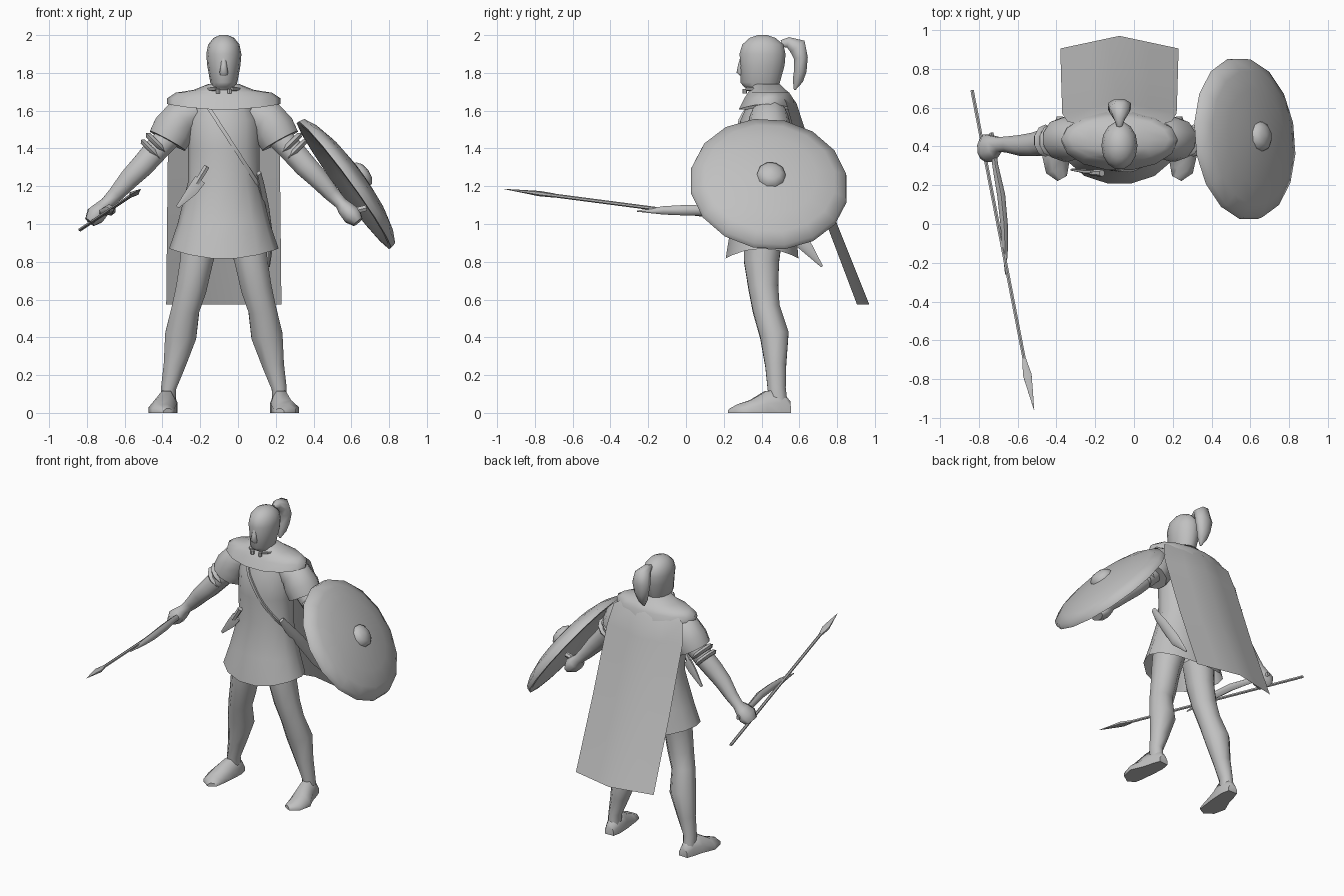
import bpy, bmesh, math
from mathutils import Vector

CX = -0.075                      # body's plane of symmetry
X, Y, Z = Vector((1, 0, 0)), Vector((0, 1, 0)), Vector((0, 0, 1))
grey = bpy.data.materials.new("plain_grey")
grey.diffuse_color = (0.53, 0.53, 0.53, 1)


def finish(name, bm):
    bmesh.ops.recalc_face_normals(bm, faces=bm.faces)
    me = bpy.data.meshes.new(name)
    bm.to_mesh(me)
    bm.free()
    me.materials.append(grey)
    ob = bpy.data.objects.new(name, me)
    bpy.context.collection.objects.link(ob)
    return ob


def skin(name, rings, caps=(True, True)):
    bm = bmesh.new()
    vs = [[bm.verts.new(p) for p in r] for r in rings]
    n = len(vs[0])
    for a, b in zip(vs, vs[1:]):
        for i in range(n):
            j = (i + 1) % n
            bm.faces.new((a[i], a[j], b[j], b[i]))
    if caps[0]:
        bm.faces.new(vs[0])
    if caps[1]:
        bm.faces.new(vs[-1])
    return finish(name, bm)


def tube(name, pts, ref, n=8, axis=None):
    """Sweep along points (x, y, z, radius across, radius towards ref)."""
    c = [Vector(p[:3]) for p in pts]
    rings = []
    for i, p in enumerate(pts):
        t = axis or (c[min(i + 1, len(c) - 1)] - c[max(i - 1, 0)]).normalized()
        a = t.cross(ref).normalized()
        b = t.cross(a)
        ring = []
        for k in range(n):
            u = math.tau * (k + 0.5) / n
            q = c[i] + a * p[3] * math.cos(u) + b * p[-1] * math.sin(u)
            q.z = max(q.z, 0)
            ring.append(q)
        rings.append(ring)
    return skin(name, rings)


def stack(name, levels, n=16, sag=0, caps=(True, True)):
    """Loft of level ovals (z, half width, front y, back y)."""
    rings = []
    for z, w, y0, y1 in levels:
        ring = []
        for k in range(n):
            u = math.tau * k / n
            c, s = math.cos(u), math.sin(u)
            dz = sag * c * c if z == levels[0][0] else 0
            ring.append((CX + w * c, (y0 + y1) / 2 + (y1 - y0) / 2 * s, z + dz))
        rings.append(ring)
    return skin(name, rings, caps)


def side(s, pts):
    return [(CX + s * p[0], *p[1:]) for p in pts]


# Tunic with flared skirt
TUNIC = [(0.815, 0.29, 0.205, 0.60), (1.0, 0.245, 0.235, 0.585),
         (1.22, 0.19, 0.285, 0.56), (1.4, 0.19, 0.27, 0.57),
         (1.55, 0.19, 0.285, 0.57), (1.65, 0.15, 0.33, 0.54)]
stack("tunic", TUNIC, 14, 0.055, (False, True))

# Shoulder mantle
stack("mantle", [(1.605, 0.30, 0.275, 0.585), (1.665, 0.30, 0.305, 0.57),
                 (1.695, 0.255, 0.325, 0.55), (1.71, 0.16, 0.335, 0.53),
                 (1.74, 0.085, 0.345, 0.50)], 14, 0.03)

# Head, neck and nose
stack("head", [(1.60, 0.075, 0.36, 0.50), (1.70, 0.07, 0.35, 0.48),
               (1.725, 0.06, 0.305, 0.49), (1.75, 0.072, 0.285, 0.50),
               (1.84, 0.088, 0.287, 0.525), (1.90, 0.093, 0.28, 0.53),
               (1.95, 0.083, 0.295, 0.518), (1.985, 0.055, 0.335, 0.475),
               (2.0, 0.02, 0.38, 0.43)], 14)
tube("nose", [(CX, 0.300, 1.885, 0.012, 0.012), (CX, 0.290, 1.84, 0.016, 0.017),
              (CX, 0.284, 1.805, 0.018, 0.024), (CX, 0.302, 1.785, 0.012, 0.02)], X, 8)

# Plume falling behind the head
tube("plume", [(CX, 0.505, 1.955, 0.02, 0.015), (CX, 0.54, 1.962, 0.03, 0.03),
               (CX, 0.59, 1.94, 0.052, 0.055), (CX, 0.608, 1.88, 0.04, 0.065),
               (CX, 0.605, 1.81, 0.036, 0.05), (CX, 0.592, 1.76, 0.03, 0.035),
               (CX, 0.575, 1.71, 0.005, 0.005)], X)

# Open neck ring with end knobs
ring = []
for k in range(13):
    u = math.radians(-62 + k * 304 / 12)
    ring.append((CX + 0.09 * math.cos(u), 0.40 + 0.09 * math.sin(u), 1.715, 0.01))
tube("neck_ring", ring, Z, 6)
for s in (-1, 1):
    tube("ring_knob", side(s, [(0.03, 0.312, 1.69, 0.012), (0.03, 0.312, 1.715, 0.012)]), Y, 6)

for s, tag in ((-1, "right"), (1, "left")):
    # Sleeve, arm, arm bands
    tube(tag + "_sleeve", side(s, [(0.14, 0.44, 1.60, 0.08), (0.22, 0.44, 1.565, 0.105),
         (0.265, 0.44, 1.50, 0.118), (0.298, 0.435, 1.44, 0.112)]), Y, 10)
    tube(tag + "_arm", side(s, [(0.25, 0.44, 1.50, 0.07), (0.36, 0.43, 1.39, 0.07),
         (0.43, 0.41, 1.31, 0.066), (0.50, 0.405, 1.24, 0.058), (0.57, 0.41, 1.16, 0.045),
         (0.62, 0.41, 1.11, 0.036, 0.04), (0.645, 0.40, 1.08, 0.046, 0.06),
         (0.68, 0.39, 1.045, 0.055, 0.078), (0.71, 0.385, 1.01, 0.032, 0.055)]), Y, 8)
    for x, z in ((0.355, 1.425), (0.382, 1.39)):
        tube(tag + "_arm_band", side(s, [(x - 0.011, 0.43, z + 0.011, 0.07),
             (x, 0.43, z, 0.083), (x + 0.011, 0.43, z - 0.011, 0.07)]), Y, 10)
    # Leg and shoe
    tube(tag + "_leg", side(s, [(0.12, 0.41, 0.95, 0.11, 0.11), (0.145, 0.40, 0.80, 0.094, 0.10),
         (0.172, 0.41, 0.66, 0.088, 0.085), (0.203, 0.425, 0.55, 0.08, 0.078),
         (0.228, 0.468, 0.41, 0.09, 0.082), (0.262, 0.475, 0.25, 0.062, 0.06),
         (0.293, 0.48, 0.13, 0.043, 0.052), (0.295, 0.49, 0.04, 0.043, 0.052)]), Y, 8)
    tube(tag + "_shoe", side(s, [(0.29, 0.553, 0.004, 0.036, 0.06), (0.293, 0.50, 0.004, 0.052, 0.13),
         (0.305, 0.42, 0.004, 0.062, 0.12), (0.328, 0.34, 0.004, 0.076, 0.068),
         (0.32, 0.28, 0.004, 0.066, 0.045), (0.295, 0.235, 0.004, 0.03, 0.02)]), Z, 8)

# Cape: creased sheet from the shoulders down and back
bm = bmesh.new()
rows = []
for z, w, ym, ye in ((1.70, 0.17, 0.54, 0.50), (1.64, 0.27, 0.585, 0.53),
                     (1.50, 0.295, 0.63, 0.57), (1.05, 0.30, 0.78, 0.725), (0.575, 0.305, 0.97, 0.905)):
    rows.append([bm.verts.new((CX + w * f, ym + (ye - ym) * abs(f), z))
                 for f in (-1, -0.5, 0, 0.5, 1)])
for a, b in zip(rows, rows[1:]):
    for i in range(4):
        bm.faces.new((a[i], b[i], b[i + 1], a[i + 1]))
cape = finish("cape", bm)
if cape.data.polygons[-1].normal.y < 0:
    cape.data.flip_normals()


def tunic_front(dx, z):
    for (z0, w0, f0, b0), (z1, w1, f1, b1) in zip(TUNIC, TUNIC[1:]):
        if z <= z1:
            break
    t = (z - z0) / (z1 - z0)
    w, f, b = w0 + (w1 - w0) * t, f0 + (f1 - f0) * t, b0 + (b1 - b0) * t
    return (f + b) / 2 - (b - f) / 2 * math.sqrt(max(0, 1 - (dx / w) ** 2)) - 0.004


# Shoulder strap across the chest
strap = []
for k in range(11):
    dx, z = -0.09 + 0.0275 * k, 1.63 - 0.0425 * k
    strap.append((CX + dx, tunic_front(dx, z), z, 0.014, 0.008))
tube("chest_strap", strap, Y, 4)

# Scabbard on the left hip
tube("scabbard", [(0.11, 0.33, 1.27, 0.012, 0.02), (0.125, 0.38, 1.20, 0.014, 0.03),
                  (0.15, 0.48, 1.08, 0.014, 0.036), (0.175, 0.62, 0.90, 0.014, 0.038),
                  (0.165, 0.72, 0.775, 0.004, 0.006)], Z, 6)

# Dagger on the right hip
tube("dagger_grip", [(-0.165, 0.262, 1.305, 0.018), (-0.22, 0.265, 1.215, 0.016)], Y, 6)
tube("dagger_sheath", [(-0.20, 0.27, 1.235, 0.036, 0.012), (-0.24, 0.27, 1.18, 0.034, 0.012),
                       (-0.32, 0.28, 1.09, 0.010, 0.006)], Y, 6)

# Spear: shaft and leaf point
tail, tip = Vector((-0.835, 0.69, 0.97)), Vector((-0.515, -0.96, 1.185))


def along(data):
    return [(*tail.lerp(tip, t), *r) for t, *r in data]


tube("spear_shaft", along([(0, 0.01), (0.87, 0.01)]), Z, 6)
tube("spear_point", along([(0.84, 0.011, 0.011), (0.89, 0.026, 0.014), (1, 0.001, 0.001)]), Z, 6)

# Curved thrower held beside the spear
tube("curved_thrower", [(-0.735, 0.47, 1.05, 0.012, 0.015), (-0.715, 0.30, 1.065, 0.018, 0.022),
                        (-0.685, 0.15, 1.075, 0.024, 0.028), (-0.67, 0.0, 1.073, 0.022, 0.028),
                        (-0.665, -0.12, 1.072, 0.018, 0.022), (-0.662, -0.26, 1.068, 0.003, 0.003)], Z, 6)

# Round domed shield with boss and grip
normal = Vector((0.803, 0.09, 0.588)).normalized()


def disc(name, centre, profile, n):
    c = Vector(centre)
    return tube(name, [(*(c + normal * o), r) for o, r in profile], Y, n, normal)


disc("shield", (0.59, 0.442, 1.226),
     [(0.076, 0.02), (0.07, 0.12), (0.054, 0.25), (0.028, 0.35), (-0.005, 0.415),
      (-0.036, 0.422), (-0.038, 0.395), (0.0, 0.25), (0.02, 0.02)], 16)
disc("shield_boss", (0.598, 0.445, 1.218),
     [(0.05, 0.08), (0.085, 0.074), (0.105, 0.048), (0.113, 0.01)], 10)
tube("shield_grip", [(0.58, 0.37, 1.06, 0.018), (0.68, 0.37, 1.085, 0.018)], Y, 6)

# Soft shading with crisp edges
bpy.ops.object.select_all(action='SELECT')
bpy.context.view_layer.objects.active = cape
bpy.ops.object.shade_smooth_by_angle(angle=math.radians(58))
